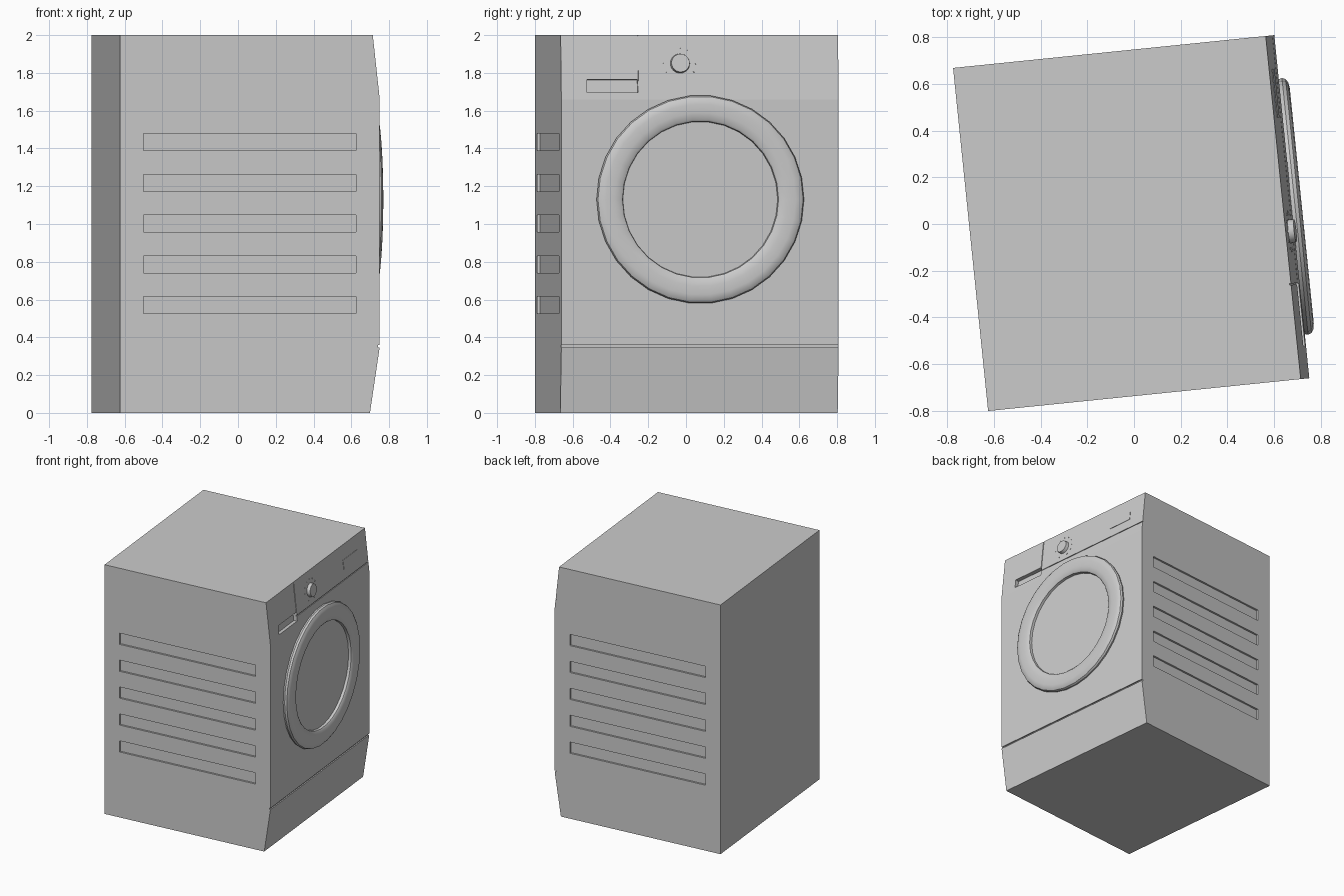
import bpy, bmesh
from math import radians, cos, sin, pi, atan2
from mathutils import Matrix, Vector

if "Cube" in bpy.data.objects:
    bpy.data.objects.remove(bpy.data.objects["Cube"], do_unlink=True)

HALF_W, FRONT, BACK = 0.738, 0.691, -0.691
TOP_U, BEND_Z = 0.654, 1.66
TILT = atan2(FRONT - TOP_U, 2 - BEND_Z)
PLACE = Matrix.Translation((-0.012, 0.004, 0)) @ Matrix.Rotation(radians(5.83), 4, 'Z')

grey = bpy.data.materials.new("light_grey")
grey.use_nodes = True
grey.diffuse_color = (0.6, 0.6, 0.6, 1)
grey.node_tree.nodes["Principled BSDF"].inputs["Base Color"].default_value = (0.6, 0.6, 0.6, 1)


def finish(name, bm, smooth=False):
    """Turn a bmesh in appliance space into a placed object."""
    bmesh.ops.recalc_face_normals(bm, faces=bm.faces)
    mesh = bpy.data.meshes.new(name)
    bm.to_mesh(mesh)
    bm.free()
    mesh.materials.append(grey)
    ob = bpy.data.objects.new(name, mesh)
    bpy.context.collection.objects.link(ob)
    ob.matrix_world = PLACE
    if smooth:
        bpy.ops.object.select_all(action='DESELECT')
        ob.select_set(True)
        bpy.context.view_layer.objects.active = ob
        bpy.ops.object.shade_smooth_by_angle(angle=radians(35))
    return ob


def panel_frame(v, z):
    """Frame on the tilted control panel, with x pointing out of it."""
    u = FRONT - (z - BEND_Z) * (FRONT - TOP_U) / (2 - BEND_Z)
    return Matrix.Translation((u, v, z)) @ Matrix.Rotation(-TILT, 4, 'Y')


def add_box(bm, frame, size):
    bmesh.ops.create_cube(bm, size=1, matrix=frame @ Matrix.Diagonal((*size, 1)))


def add_disc(bm, frame, r1, r2, depth, sides):
    m = frame @ Matrix.Rotation(pi / 2, 4, 'Y') @ Matrix.Translation((0, 0, depth / 2))
    bmesh.ops.create_cone(bm, cap_ends=True, segments=sides, radius1=r1, radius2=r2,
                          depth=depth, matrix=m)


def cut(target, name, boxes):
    """Subtract boxes, given as (frame, size), from the target."""
    bm = bmesh.new()
    for frame, size in boxes:
        add_box(bm, frame, size)
    cutter = finish(name, bm)
    cutter.hide_render = True
    mod = target.modifiers.new(name, 'BOOLEAN')
    mod.object, mod.operation, mod.solver = cutter, 'DIFFERENCE', 'EXACT'
    bpy.ops.object.select_all(action='DESELECT')
    target.select_set(True)
    bpy.context.view_layer.objects.active = target
    bpy.ops.object.modifier_apply(modifier=name)
    bpy.data.objects.remove(cutter, do_unlink=True)


# Cabinet: side profile extruded across the width
profile = [(BACK, 0), (0.639, 0), (FRONT, 0.35), (FRONT, BEND_Z), (TOP_U, 2), (BACK, 2)]
bm = bmesh.new()
face = bm.faces.new([bm.verts.new((u, -HALF_W, z)) for u, z in profile])
side = bmesh.ops.extrude_face_region(bm, geom=[face])
bmesh.ops.translate(bm, vec=(0, 2 * HALF_W, 0),
                    verts=[g for g in side["geom"] if isinstance(g, bmesh.types.BMVert)])
cabinet = finish("cabinet", bm)

# Pressed side vents on both sides
vents = [(Matrix.Translation((0, s * HALF_W, 0.57 + i * 0.216)), (1.13, 0.03, 0.09))
         for s in (-1, 1) for i in range(5)]
cut(cabinet, "vent_cutter", vents)

# Kick plate seam
cut(cabinet, "kick_seam_cutter",
    [(Matrix.Translation((FRONT, 0, 0.353)), (0.02, 1.6, 0.012))])

# Control panel seams and detergent drawer handle pocket
cut(cabinet, "drawer_cutter", [(panel_frame(-0.465, 1.73), (0.06, 0.27, 0.07))])
cut(cabinet, "panel_seam_cutter", [(panel_frame(0.22, 1.735), (0.012, 1.1, 0.007))])
cut(cabinet, "drawer_seam_cutter", [(panel_frame(-0.33, 1.89), (0.012, 0.006, 0.304))])

# Door: lathed rounded ring with a recessed window
SEGMENTS = 30
ring = [(0.547, 0.685), (0.552, 0.705), (0.546, 0.72), (0.53, 0.73), (0.505, 0.734),
        (0.46, 0.733), (0.425, 0.728), (0.415, 0.72), (0.412, 0.7)]
bm = bmesh.new()
loops = []
for r, u in ring:
    loops.append([bm.verts.new((u, r * cos(a), 1.13 + r * sin(a)))
                  for a in (2 * pi * i / SEGMENTS for i in range(SEGMENTS))])
for a, b in zip(loops, loops[1:]):
    for i in range(SEGMENTS):
        j = (i + 1) % SEGMENTS
        bm.faces.new((a[i], a[j], b[j], b[i]))
bm.faces.new(loops[0])
bm.faces.new(loops[-1])
finish("door", bm, smooth=True)

# Programme knob
knob = panel_frame(-0.104, 1.85)
bm = bmesh.new()
add_disc(bm, knob, 0.052, 0.048, 0.025, 24)
finish("programme_knob", bm, smooth=True)

# Programme marks around the knob
bm = bmesh.new()
for i in range(11):
    a = radians(-60 + i * 30)
    spot = knob @ Matrix.Translation((0, 0.085 * cos(a), 0.085 * sin(a)))
    add_disc(bm, spot, 0.005, 0.005, 0.003, 8)
finish("programme_marks", bm)

# Display window
bm = bmesh.new()
add_box(bm, panel_frame(0.49, 1.85), (0.006, 0.21, 0.075))
finish("display", bm)
